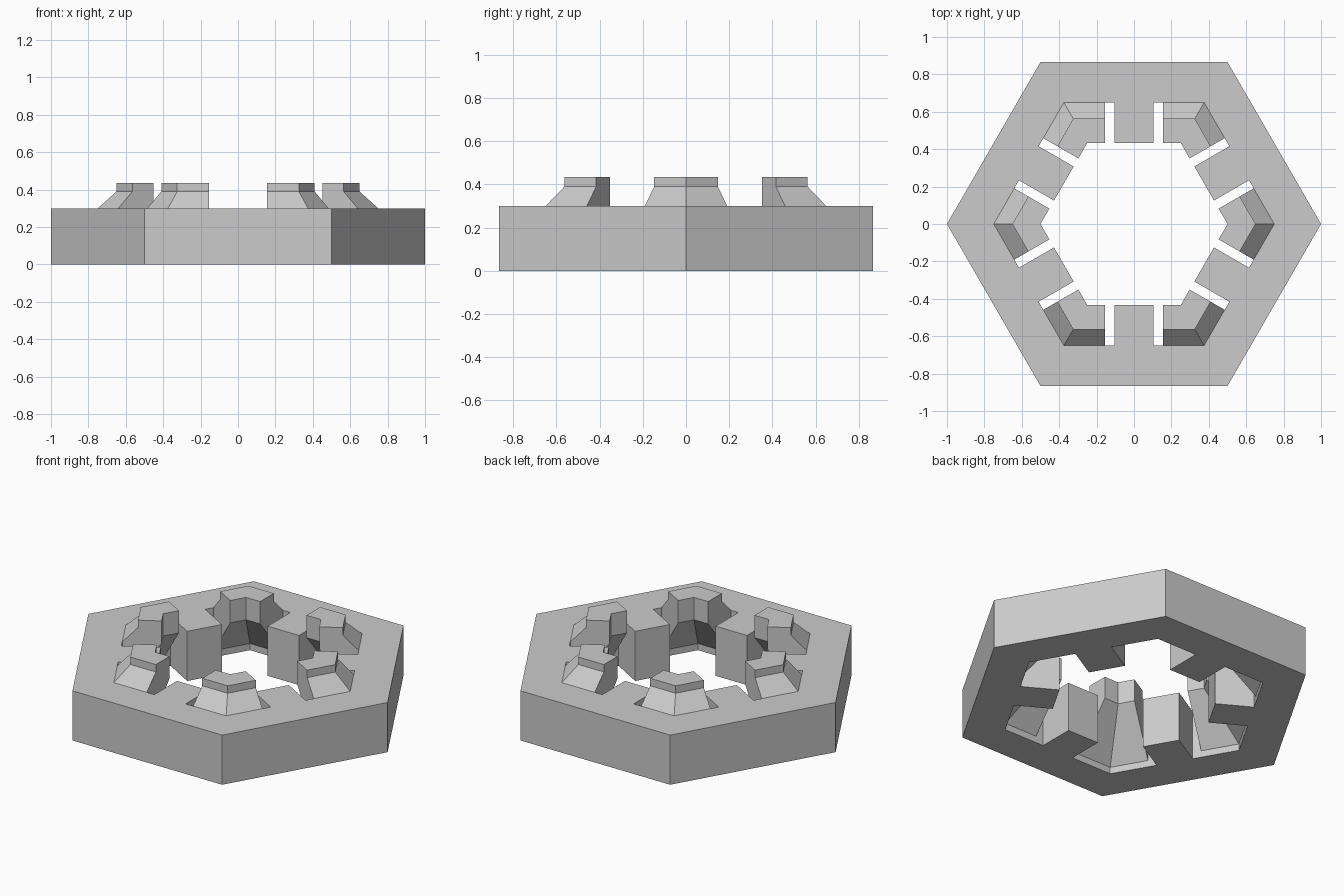
import bpy, bmesh, math
from mathutils import Vector

cube = bpy.data.objects.get("Cube")
if cube:
    bpy.data.objects.remove(cube, do_unlink=True)

COS30, TAN30 = math.cos(math.pi / 6), math.tan(math.pi / 6)
OUTER, SLOT, INNER = COS30, 0.75 * COS30, 0.5 * COS30   # distances to hexagon sides
LIP = 0.65 * COS30
HEIGHT, TOP = 0.3, 0.435
TAB_HALF, CLIP_START = 0.105, 0.155

grey = bpy.data.materials.new("plain grey")
grey.use_nodes = True
colour = (0.6, 0.6, 0.6, 1)
grey.diffuse_color = colour
grey.node_tree.nodes["Principled BSDF"].inputs["Base Color"].default_value = colour


def place(side, dist, along, z=0):
    """Point measured outward from the centre and along one hexagon side."""
    a = math.radians(30 + 60 * side)
    return Vector((dist * math.cos(a) - along * math.sin(a),
                   dist * math.sin(a) + along * math.cos(a), z))


def finish(bm, name):
    bmesh.ops.remove_doubles(bm, verts=bm.verts, dist=1e-4)
    bmesh.ops.recalc_face_normals(bm, faces=bm.faces)
    mesh = bpy.data.meshes.new(name)
    bm.to_mesh(mesh)
    bm.free()
    mesh.materials.append(grey)
    obj = bpy.data.objects.new(name, mesh)
    bpy.context.collection.objects.link(obj)
    return obj


# Hexagonal ring with one square tab on each side
bm = bmesh.new()
half = [(OUTER, OUTER * TAN30), (SLOT, SLOT * TAN30), (SLOT, TAB_HALF), (INNER, TAB_HALF)]
outline = half + [(d, -t) for d, t in reversed(half)]
for side in range(6):
    bm.faces.new([bm.verts.new(place(side, d, t)) for d, t in outline])
bmesh.ops.remove_doubles(bm, verts=bm.verts, dist=1e-4)
raised = bmesh.ops.extrude_face_region(bm, geom=bm.faces[:], use_keep_orig=True)["geom"]
bmesh.ops.translate(bm, vec=(0, 0, HEIGHT),
                    verts=[v for v in raised if isinstance(v, bmesh.types.BMVert)])
finish(bm, "hexagon_ring")

# Leaning corner clips: one section swept round each corner
section = [(SLOT, 0.04), (SLOT, HEIGHT), (LIP, 0.39), (LIP, TOP), (INNER, TOP), (INNER, HEIGHT)]
for side in range(6):
    bm = bmesh.new()
    stations = [
        [bm.verts.new(place(side, d, CLIP_START, z)) for d, z in section],
        [bm.verts.new(place(side, d, d * TAN30, z)) for d, z in section],
        [bm.verts.new(place(side + 1, d, -CLIP_START, z)) for d, z in section],
    ]
    for a, b in zip(stations, stations[1:]):
        for i in range(len(section)):
            j = (i + 1) % len(section)
            bm.faces.new((a[i], a[j], b[j], b[i]))
    bm.faces.new(stations[0])
    bm.faces.new(stations[-1])
    finish(bm, f"corner_clip_{side + 1}")
